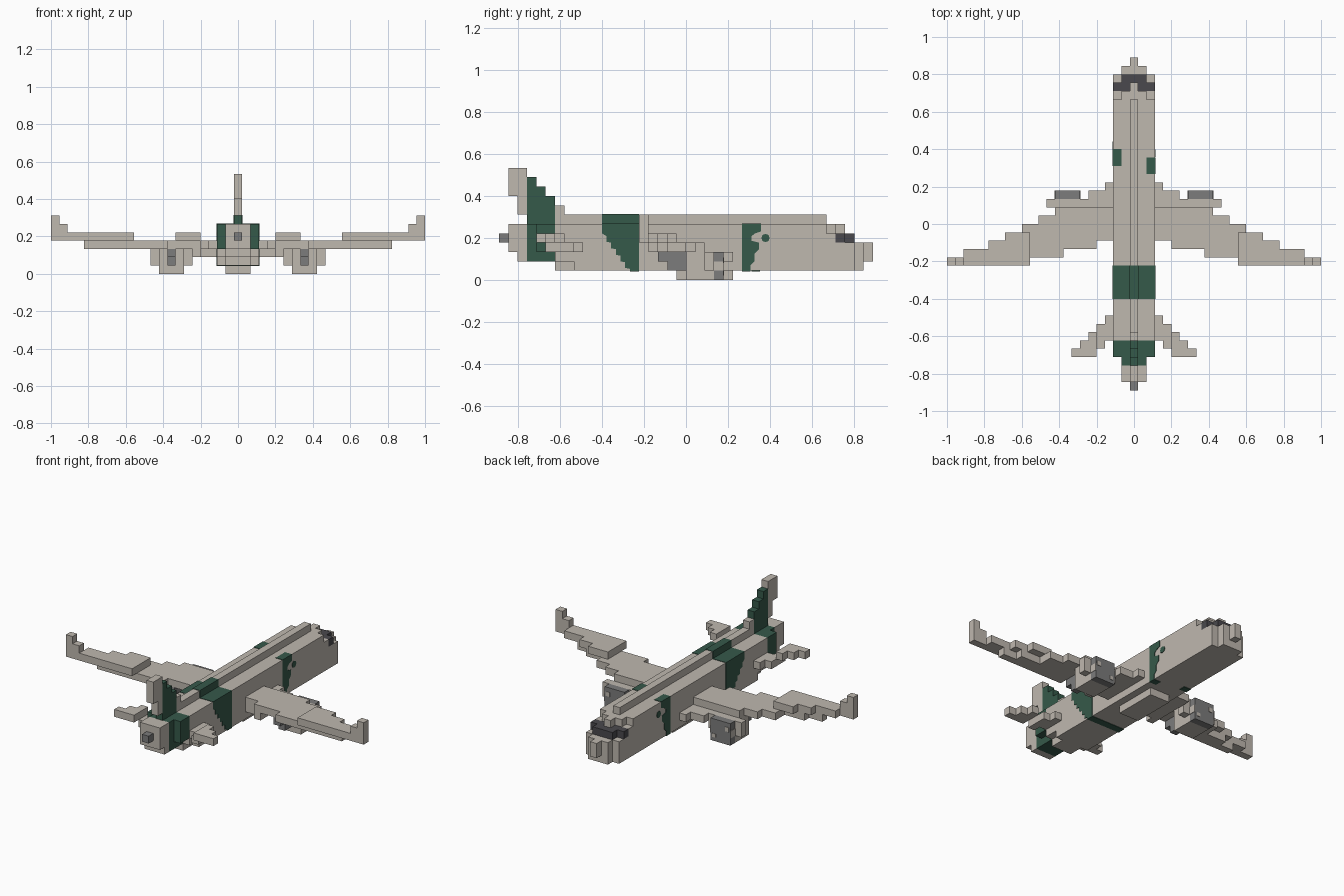
import bpy, bmesh, math
from mathutils import Matrix, Vector

cube = bpy.data.objects.get("Cube")
if cube:
    bpy.data.objects.remove(cube, do_unlink=True)

U = 2 / 45      # size of one building block
E = 0.06        # thickness of painted plates, in blocks


def material(name, r, g, b):
    m = bpy.data.materials.new(name)
    m.use_nodes = True
    m.diffuse_color = (r, g, b, 1)
    m.node_tree.nodes["Principled BSDF"].inputs["Base Color"].default_value = (r, g, b, 1)
    return m


BEIGE = material("warm beige", .52, .48, .43)
GREEN = material("dark green", .036, .1, .068)
GREY = material("mid grey", .2, .2, .2)
DARK = material("window charcoal", .068, .066, .075)


def finish(name, bm, mat):
    bmesh.ops.recalc_face_normals(bm, faces=bm.faces)
    bmesh.ops.scale(bm, vec=(U, U, U), verts=bm.verts)
    mesh = bpy.data.meshes.new(name)
    bm.to_mesh(mesh)
    bm.free()
    mesh.materials.append(mat)
    obj = bpy.data.objects.new(name, mesh)
    bpy.context.collection.objects.link(obj)
    return obj


def blocks(name, mat, boxes, mirror=False):
    """Each box is x0, x1, y0, y1, z0, z1 in block units."""
    bm = bmesh.new()
    for x0, x1, y0, y1, z0, z1 in boxes:
        for s in ((1, -1) if mirror else (1,)):
            mid = Vector((s * (x0 + x1) / 2, (y0 + y1) / 2, (z0 + z1) / 2))
            size = Matrix.Diagonal((x1 - x0, y1 - y0, z1 - z0, 1))
            bmesh.ops.create_cube(bm, size=1, matrix=Matrix.Translation(mid) @ size)
    return finish(name, bm, mat)


def centred(name, mat, rows):
    """Boxes symmetric about the centre: half width, y0, y1, z0, z1."""
    return blocks(name, mat, [(-w, w, *rest) for w, *rest in rows])


def side_profile(name, mat, points, x0, x1):
    """Extrude a side outline of (y, z) points across x."""
    bm = bmesh.new()
    face = bm.faces.new([bm.verts.new((x0, y, z)) for y, z in points])
    ext = bmesh.ops.extrude_face_region(bm, geom=[face])
    moved = [v for v in ext["geom"] if isinstance(v, bmesh.types.BMVert)]
    bmesh.ops.translate(bm, verts=moved, vec=(x1 - x0, 0, 0))
    return finish(name, bm, mat)


# Fuselage with stepped nose and tail
centred("fuselage", BEIGE, [
    (2.5, -14, 15, 2, 6), (2.5, -12, 15, 1, 2), (1.5, -14, -12, 1, 2),
    (2.5, 15, 18, 1, 4), (2.5, 15, 16, 4, 5), (1.5, 15, 16, 5, 6), (.5, 16, 17, 5, 6)])
centred("nose", BEIGE, [(1.5, 18, 19, 1, 4), (.5, 19, 20, 2, 4)])
centred("cockpit_window", DARK, [(2.5, 16, 17, 4, 5), (1.5, 17, 18, 4, 5)])
centred("spine", BEIGE, [(.5, -14, 15, 6, 7)])
centred("belly_fairing", BEIGE, [(1.5, -1, 5, 0, 1)])
centred("tail_section", GREEN, [(2.5, -16, -14, 3, 6), (1.5, -17, -14, 2, 6)])
centred("tail_cone", BEIGE, [(1.5, -18, -17, 2, 6), (1.5, -19, -18, 3, 6)])
centred("tail_exhaust", GREY, [(.5, -20, -19, 4, 5)])

# Vertical fin
centred("fin", GREEN, [(.5, -17 + i, -16 + i, 6, 11 - i) for i in range(3)])
centred("fin_root", BEIGE, [(.5, -14, -13, 7, 8)])
centred("rudder", BEIGE, [(.5, -18, -17, 7, 9), (.5, -19, -17, 9, 12)])

# Tailplane, stepped back one block at a time
tail_rear = [-14, -15, -16, -16, -16]
blocks("tailplane", BEIGE, [
    (2.5 + i, 3.5 + i, tail_rear[i], -11 - i, 3 if i < 2 else 4, 4 if i < 2 else 5)
    for i in range(5)], mirror=True)

# Wings: root fillet, inner panel, raised outer panel and tip
blocks("wing_root", BEIGE, [
    (2.5, 3.5, -2, 5, 2, 3), (3.5, 4.5, -2, 4, 2, 3), (4.5, 5.5, -3, 4, 2, 3)], mirror=True)
blocks("inner_wing", BEIGE, [
    (2.5, 4.5, -2, 2, 3, 4), (4.5, 8.5, -3, 2, 3, 4), (8.5, 9.5, -4, 2, 3, 4),
    (9.5, 11.5, -4, 1, 3, 4), (11.5, 13.5, -4, 0, 3, 4),
    (13.5, 16.5, -4, -2, 3, 4), (16.5, 18.5, -4, -3, 3, 4)], mirror=True)
blocks("outer_wing", BEIGE, [
    (12.5, 15.5, -5, -1, 4, 5), (15.5, 17.5, -5, -2, 4, 5),
    (17.5, 20.5, -5, -3, 4, 5)], mirror=True)
blocks("wing_tip", BEIGE, [
    (20.5, 21.5, -5, -4, 4, 6), (21.5, 22.5, -5, -4, 4, 7)], mirror=True)

# Engines under the wings
blocks("engine_nacelle", BEIGE, [
    (6.5, 9.5, 0, 3, 0, 3), (5.5, 10.5, 2, 3, 1, 3)], mirror=True)
blocks("engine_intake", GREY, [(6.5, 9.5, 3, 4, 0, 3)], mirror=True)
blocks("engine_exhaust", GREY, [
    (7.5, 8.5, -3, 0, 2, 3), (7.5, 8.5, -2, 0, 1, 2)], mirror=True)
blocks("intake_patch", BEIGE, [
    (9.5, 9.5 + E, 3, 4, 1, 2), (6.5 - E, 6.5, 3, 4, 1, 2),
    (8.7, 9.3, 4, 4 + E, 1.8, 2.4), (6.8, 7.3, 4, 4 + E, .5, 1)], mirror=True)

# Painted band behind the wing, with a stepped slanting rear edge
edge = [(-9, 6 + E), (-9, 5)]
for i in range(1, 7):
    edge += [(-9 + i / 2, 5.4 - i * .7), (-9 + i / 2, 4.8 - i * .7)]
edge[-1] = (-6, 1 - E)
side_profile("rear_band", GREEN, edge + [(-5, 1 - E), (-5, 6 + E)], -2.5 - E, 2.5 + E)
blocks("spine_band", GREEN, [(-.5 - E, .5 + E, -9, -5, 6, 7 + E)])

# Painted stripe and dot ahead of the wing on each side
stripe = [(0, 6 + E), (2, 6 + E), (2, 5.2), (1.4, 5), (1, 4.7), (1, 4.2), (1.8, 4),
          (1.8, 3.3), (1.3, 2.8), (1.3, 2), (.9, 1.6), (.9, 1 - E), (0, 1 - E)]
dot = [(2.5 + .45 * math.cos(a * math.pi / 4), 4.5 + .45 * math.sin(a * math.pi / 4))
       for a in range(8)]
for side, s, shift in (("right", -1, 7), ("left", 1, 6)):
    for part, shape, inner in (("stripe", stripe, 1.5), ("dot", dot, 2.5)):
        side_profile(side + "_" + part, GREEN, [(y + shift, z) for y, z in shape],
                     s * inner, s * (2.5 + E))
